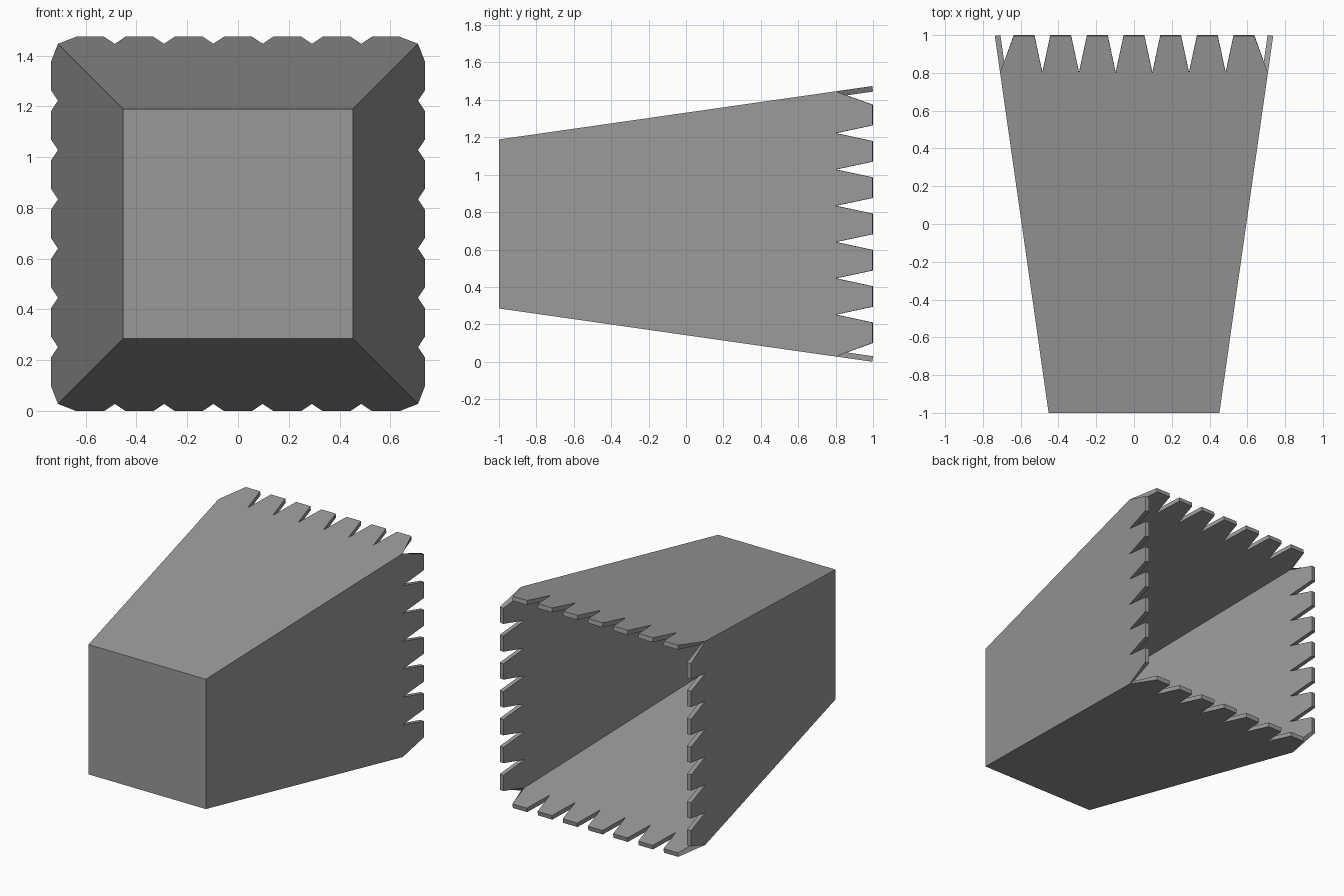
import bpy, bmesh
from mathutils import Matrix, Vector
from math import pi

if "Cube" in bpy.data.objects:
    bpy.data.objects.remove(bpy.data.objects["Cube"])

ZC = 0.737            # height of the bucket axis
Y0, YN, Y1 = -1.0, 0.8, 0.996   # closed end, notch roots, tooth tips
H0, H1 = 0.452, 0.737           # half widths at both ends
PITCH, TIP = 0.194, 0.055       # tooth spacing and half width of a tip
TEETH = 7


def half(y):
    return H0 + (H1 - H0) * (y - Y0) / (Y1 - Y0)


# outline of one toothed wall as (x, y)
outline = [(-H0, Y0), (H0, Y0), (half(YN), YN)]
for i in reversed(range(TEETH)):
    c = (i - (TEETH - 1) / 2) * PITCH
    outline += [(c + TIP, Y1), (c - TIP, Y1)]
    outline.append((c - PITCH / 2, YN) if i else (-half(YN), YN))

bm = bmesh.new()
# four toothed walls around the axis
for k in range(4):
    rot = Matrix.Rotation(k * pi / 2, 3, 'Y')
    bm.faces.new([bm.verts.new(rot @ Vector((x, y, half(y))) + Vector((0, 0, ZC)))
                  for x, y in outline])
# closed front panel
bm.faces.new([bm.verts.new((sx * H0, Y0, ZC + sz * H0))
              for sx, sz in ((-1, -1), (1, -1), (1, 1), (-1, 1))])
bmesh.ops.remove_doubles(bm, verts=bm.verts, dist=1e-4)

me = bpy.data.meshes.new("toothed_bucket")
bm.to_mesh(me)
bm.free()
bucket = bpy.data.objects.new("toothed_bucket", me)
bpy.context.collection.objects.link(bucket)

# dark grey finish
grey = bpy.data.materials.new("dark_grey")
grey.diffuse_color = (0.32, 0.32, 0.32, 1)
grey.use_nodes = True
grey.node_tree.nodes["Principled BSDF"].inputs["Base Color"].default_value = grey.diffuse_color
me.materials.append(grey)

# wall thickness, added inwards
wall = bucket.modifiers.new("wall_thickness", 'SOLIDIFY')
wall.thickness = 0.03
wall.offset = -1
wall.use_even_offset = True
wall.use_quality_normals = True
